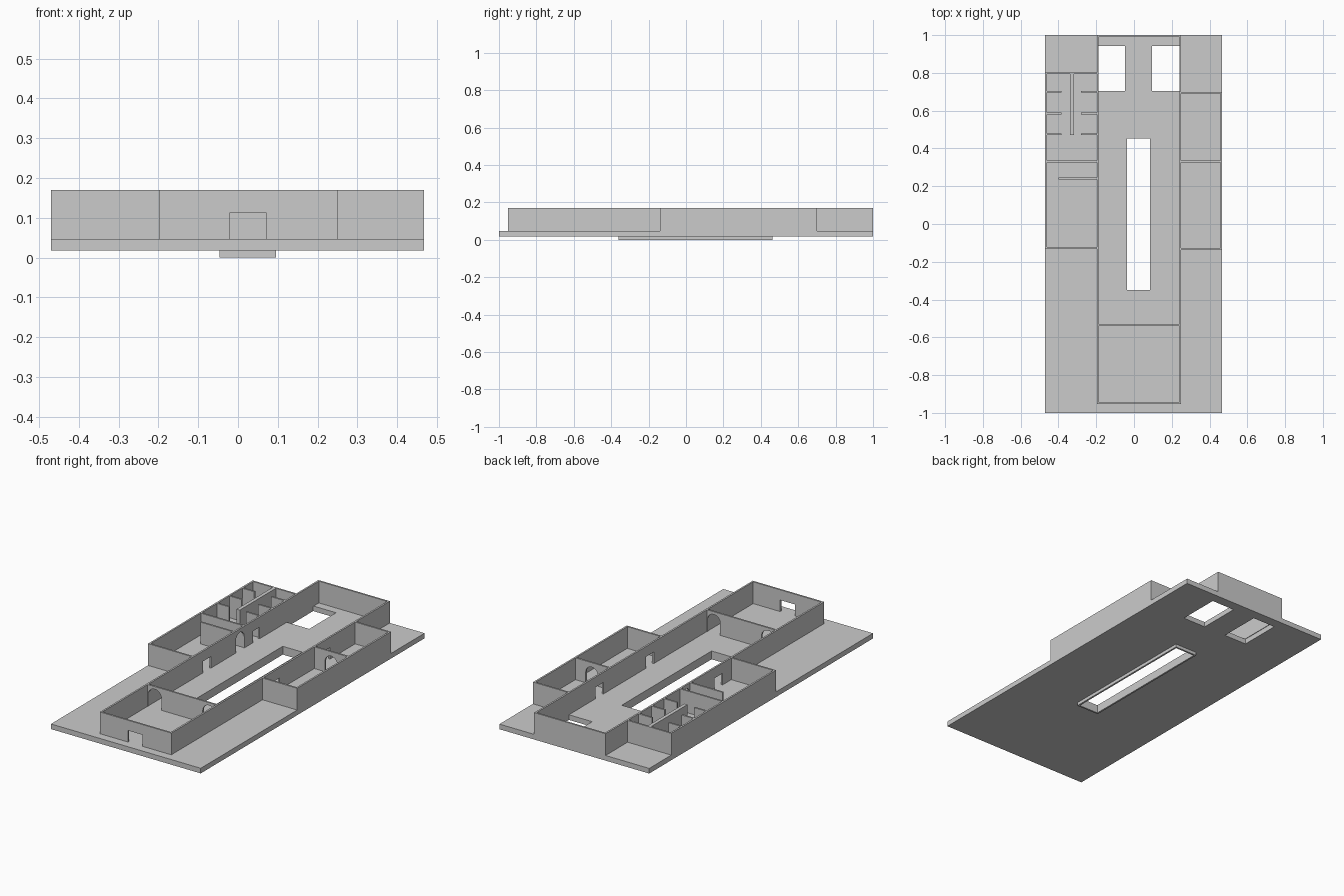
import bpy, bmesh, math
from mathutils import Vector

if "Cube" in bpy.data.objects:
    bpy.data.objects.remove(bpy.data.objects["Cube"])

BASE, FLOOR, TOP, T = 0.018, 0.047, 0.17, 0.01


def finish(bm, name):
    bmesh.ops.recalc_face_normals(bm, faces=bm.faces)
    me = bpy.data.meshes.new(name)
    bm.to_mesh(me)
    bm.free()
    ob = bpy.data.objects.new(name, me)
    bpy.context.collection.objects.link(ob)


def extrude(bm, faces, vec):
    geo = bmesh.ops.extrude_face_region(bm, geom=faces)["geom"]
    vs = [g for g in geo if isinstance(g, bmesh.types.BMVert)]
    bmesh.ops.translate(bm, verts=vs, vec=vec)


def plate(name, xs, ys, holes, z0, z1):
    """Flat slab made of grid cells, leaving out the listed cells."""
    bm = bmesh.new()
    v = {(i, j): bm.verts.new((x, y, z0)) for i, x in enumerate(xs) for j, y in enumerate(ys)}
    faces = [bm.faces.new((v[i, j], v[i + 1, j], v[i + 1, j + 1], v[i, j + 1]))
             for i in range(len(xs) - 1) for j in range(len(ys) - 1) if (i, j) not in holes]
    extrude(bm, faces, Vector((0, 0, z1 - z0)))
    finish(bm, name)


def wall(name, axis, pos, a, b, doors=()):
    """Wall from a to b along an axis, lower side at pos.
    Doors are (centre, half width, top, arched)."""
    prof = [(a, FLOOR)]
    for c, h, top, arched in sorted(doors):
        prof.append((c - h, FLOOR))
        if arched:
            prof += [(c - h * math.cos(math.pi * k / 12),
                      top - h + h * math.sin(math.pi * k / 12)) for k in range(13)]
        else:
            prof += [(c - h, top), (c + h, top)]
        prof.append((c + h, FLOOR))
    prof += [(b, FLOOR), (b, TOP), (a, TOP)]
    bm = bmesh.new()
    along_x = axis == "x"
    f = bm.faces.new([bm.verts.new((u, pos, z) if along_x else (pos, u, z)) for u, z in prof])
    extrude(bm, [f], Vector((0, T, 0) if along_x else (T, 0, 0)))
    finish(bm, name)


# floor slab with pool opening and two rear openings
plate("floor_slab", [-0.47, -0.19, -0.047, 0.095, 0.24, 0.467],
      [-1, -0.36, 0.463, 0.703, 0.943, 1], {(2, 1), (1, 3), (3, 3)}, BASE, FLOOR)

# pool lining that reaches below the slab
plate("pool_lining", [-0.047, -0.037, 0.085, 0.095], [-0.36, -0.35, 0.453, 0.463],
      {(1, 1)}, 0, FLOOR)

# central hall
L, R = -0.197, 0.24
wall("hall_left_wall", "y", L, -0.953, 1,
     [(-0.01, 0.035, 0.112, False), (0.285, 0.038, 0.15, True), (0.43, 0.03, 0.112, False)])
wall("hall_right_wall", "y", R, -0.953, 1,
     [(-0.02, 0.035, 0.112, False), (0.43, 0.035, 0.112, False)])
wall("hall_front_wall", "x", -0.953, L + T, R, [(0.025, 0.046, 0.112, False)])
wall("hall_back_wall", "x", 0.99, L + T, R)
wall("hall_cross_wall", "x", -0.54, L + T, R,
     [(-0.143, 0.042, 0.155, True), (0.197, 0.04, 0.155, True)])

# left wing
wall("left_wing_outer_wall", "y", -0.47, -0.133, 0.803)
for nm, y in (("front", -0.133), ("middle", 0.325), ("back", 0.793)):
    wall(f"left_wing_{nm}_wall", "x", y, -0.47 + T, L)
wall("left_wing_screen", "x", 0.235, -0.40, L)

# stalls on both sides of a double partition
wall("stall_spine", "y", -0.338, 0.47, 0.793)
wall("stall_spine_second", "y", -0.328, 0.47, 0.793)
for y in (0.47, 0.58, 0.695):
    wall("stall_divider_left", "x", y, -0.46, -0.385)
    wall("stall_divider_right", "x", y, -0.28, L)

# right wing
wall("right_wing_outer_wall", "y", 0.457, -0.138, 0.70)
wall("right_wing_front_wall", "x", -0.138, R + T, 0.457)
wall("right_wing_middle_wall", "x", 0.325, R + T, 0.457, [(0.355, 0.038, 0.145, True)])
wall("right_wing_back_wall", "x", 0.69, R + T, 0.457)
